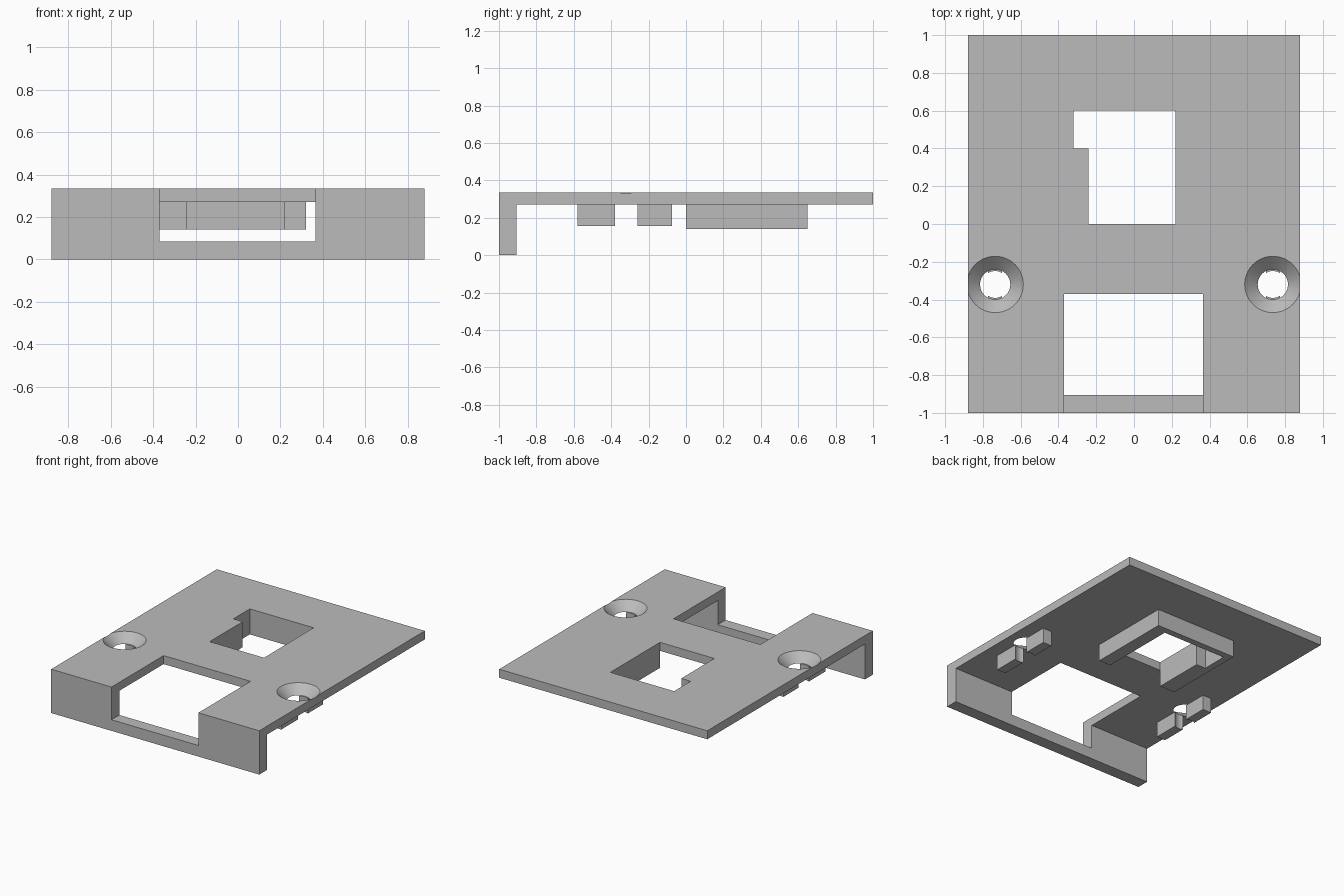
import bpy, bmesh, math
from mathutils import Vector

cube = bpy.data.objects.get("Cube")
if cube:
    bpy.data.objects.remove(cube, do_unlink=True)

grey = bpy.data.materials.new("plain grey")
grey.use_nodes = True
COLOUR = (0.5, 0.5, 0.5, 1)
grey.diffuse_color = COLOUR
grey.node_tree.nodes["Principled BSDF"].inputs["Base Color"].default_value = COLOUR

TOP, UNDER = 0.335, 0.27
HALF_X = 0.88
HOLE_X, HOLE_Y = 0.735, -0.32


def finish(bm, name):
    bmesh.ops.recalc_face_normals(bm, faces=bm.faces)
    mesh = bpy.data.meshes.new(name)
    bm.to_mesh(mesh)
    bm.free()
    mesh.materials.append(grey)
    obj = bpy.data.objects.new(name, mesh)
    bpy.context.collection.objects.link(obj)
    return obj


def prism(name, points, direction):
    """Extrude a flat outline of 3D points along a direction."""
    bm = bmesh.new()
    face = bm.faces.new([bm.verts.new(p) for p in points])
    geom = bmesh.ops.extrude_face_region(bm, geom=[face])["geom"]
    verts = [g for g in geom if isinstance(g, bmesh.types.BMVert)]
    bmesh.ops.translate(bm, verts=verts, vec=Vector(direction))
    return finish(bm, name)


def slab(name, outline, z0, z1):
    return prism(name, [(x, y, z0) for x, y in outline], (0, 0, z1 - z0))


def box(name, x0, x1, y0, y1, z0, z1):
    return slab(name, [(x0, y0), (x1, y0), (x1, y1), (x0, y1)], z0, z1)


def cone(name, x, y, z0, z1, r0, r1):
    bm = bmesh.new()
    bmesh.ops.create_cone(bm, cap_ends=True, segments=64,
                          radius1=r0, radius2=r1, depth=z1 - z0)
    bmesh.ops.translate(bm, verts=bm.verts, vec=(x, y, (z0 + z1) / 2))
    return finish(bm, name)


def cut(obj, cutters):
    """Subtract the cutters, bake the result and remove them."""
    for c in cutters:
        mod = obj.modifiers.new("cut", 'BOOLEAN')
        mod.operation, mod.solver, mod.object = 'DIFFERENCE', 'EXACT', c
        c.hide_render = True
    graph = bpy.context.evaluated_depsgraph_get()
    mesh = bpy.data.meshes.new_from_object(obj.evaluated_get(graph))
    obj.modifiers.clear()
    obj.data = mesh
    for c in cutters:
        bpy.data.objects.remove(c, do_unlink=True)


# Cover plate with its front lip, as one side profile
profile = [(-1, 0), (-0.905, 0), (-0.905, UNDER), (1, UNDER), (1, TOP), (-1, TOP)]
plate = prism("cover_plate", [(-HALF_X, y, z) for y, z in profile], (2 * HALF_X, 0, 0))

# Openings: front notch, stepped window and two countersunk holes
window = [(-0.24, 0), (0.22, 0), (0.22, 0.6), (-0.32, 0.6), (-0.32, 0.4), (-0.24, 0.4)]
slope = (0.149 - 0.08) / (TOP - UNDER)
extra = 0.02
cutters = [box("notch_cutter", -0.37, 0.365, -1.1, -0.37, 0.085, 0.5),
           slab("window_cutter", window, 0.2, 0.5)]
for side in (-1, 1):
    cutters.append(cone("countersink_cutter", side * HOLE_X, HOLE_Y, UNDER - extra,
                        TOP + extra, 0.08 - slope * extra, 0.149 + slope * extra))
cut(plate, cutters)

# Open frame under the window
frame = [(0.32, 0), (0.32, 0.65), (-0.37, 0.65), (-0.37, 0), (-0.24, 0),
         (-0.24, 0.4), (-0.32, 0.4), (-0.32, 0.6), (0.22, 0.6), (0.22, 0)]
window_frame = slab("window_frame", frame, 0.14, UNDER)

# Locating ribs under each screw hole, hollowed where the screw passes
parts = [plate, window_frame]
for side, label in ((-1, "right"), (1, "left")):
    x = side * HOLE_X
    for y0, y1, end in ((-0.58, -0.32, "front"), (-0.32, -0.075, "back")):
        rib = box(f"{label}_{end}_rib", x - 0.037, x + 0.037, y0, y1, 0.155, UNDER)
        cut(rib, [cone("screw_cutter", x, HOLE_Y, 0.1, 0.4, 0.071, 0.071)])
        parts.append(rib)

# Smooth the round walls, keep the edges sharp
bpy.ops.object.select_all(action='DESELECT')
for part in parts:
    part.select_set(True)
bpy.context.view_layer.objects.active = plate
bpy.ops.object.shade_smooth_by_angle(angle=math.radians(30))
